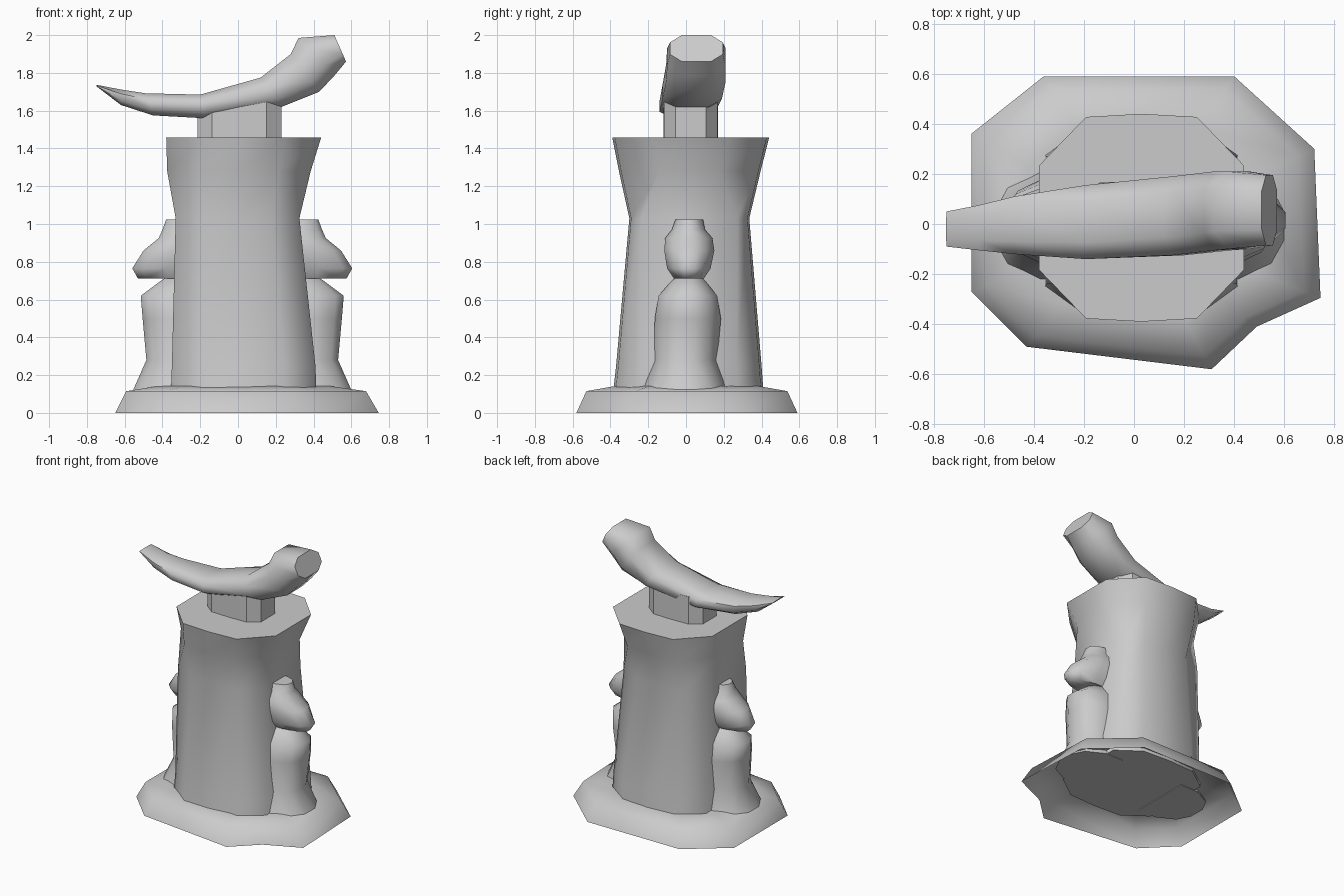
import bpy
import bmesh
import math

cube = bpy.data.objects.get("Cube")
if cube:
    bpy.data.objects.remove(cube, do_unlink=True)

stone = bpy.data.materials.new("grey_stone")
stone.use_nodes = True
GREY = (0.6, 0.6, 0.6, 1.0)
stone.diffuse_color = GREY
stone.node_tree.nodes["Principled BSDF"].inputs["Base Color"].default_value = GREY


def loft(name, rings, cap_start=True, cap_end=True, angle=62):
    """Skin a list of equal-length point rings into one object."""
    bm = bmesh.new()
    loops = [[bm.verts.new(p) for p in ring] for ring in rings]
    n = len(loops[0])
    for low, high in zip(loops, loops[1:]):
        for i in range(n):
            j = (i + 1) % n
            bm.faces.new((low[i], low[j], high[j], high[i]))
    if cap_start:
        bm.faces.new(loops[0][::-1])
    if cap_end:
        bm.faces.new(loops[-1])
    bmesh.ops.recalc_face_normals(bm, faces=bm.faces[:])
    mesh = bpy.data.meshes.new(name)
    bm.to_mesh(mesh)
    bm.free()
    mesh.materials.append(stone)
    obj = bpy.data.objects.new(name, mesh)
    bpy.context.collection.objects.link(obj)
    bpy.ops.object.select_all(action='DESELECT')
    obj.select_set(True)
    bpy.context.view_layer.objects.active = obj
    bpy.ops.object.shade_smooth_by_angle(angle=math.radians(angle))
    return obj


def octagon(z, x0, x1, y0, y1, kx, ky):
    """Chamfered rectangle with an extra point mid front and mid back."""
    cx, cy, hx, hy = (x0 + x1) / 2, (y0 + y1) / 2, (x1 - x0) / 2, (y1 - y0) / 2
    shape = [(1, -ky), (1, ky), (kx, .97), (0, 1), (-kx, .97),
             (-1, ky), (-1, -ky), (-kx, -.97), (0, -1), (kx, -.97)]
    return [(cx + hx * u, cy + hy * v, z) for u, v in shape]


# Base: irregular rough slab, hollow underneath
outline = [(-.65, -.27), (-.43, -.49), (.31, -.58), (.49, -.41), (.745, -.295),
           (.72, .30), (.40, .59), (-.36, .59), (-.65, .36)]
loft("base", [[(x * s, y * s, z) for x, y in outline]
              for s, z in ((1, 0), (.91, .115), (.65, .142))], cap_start=False)

# Tower: tapered shaft with a flared top
loft("tower", [
    octagon(.115, -.355, .415, -.385, .41, .56, .66),
    octagon(.25, -.35, .41, -.37, .40, .56, .66),
    octagon(1.03, -.33, .325, -.30, .335, .55, .8),
    octagon(1.28, -.375, .385, -.355, .395, .55, .42),
    octagon(1.457, -.38, .44, -.39, .44, .54, .5)])

# Perch: block carrying the top figure
loft("perch", [octagon(z, -.215, .23, -.12, .17, .65, .55)
               for z in (1.44, 1.66)], angle=30)

# Curved body: top point, bottom point, then width range per section
sections = [
    (-.75, 1.737, -.748, 1.728, -.09, .05),
    (-.62, 1.712, -.62, 1.63, -.105, .075),
    (-.49, 1.692, -.45, 1.575, -.12, .11),
    (-.20, 1.685, -.18, 1.56, -.14, .155),
    (.12, 1.775, .23, 1.62, -.125, .19),
    (.28, 1.90, .43, 1.70, -.105, .21),
    (.32, 1.985, .51, 1.785, -.10, .21),
    (.51, 2.0, .572, 1.86, -.085, .195)]


def body_ring(xt, zt, xb, zb, y0, y1):
    cx, cz, cy, hy = (xt + xb) / 2, (zt + zb) / 2, (y0 + y1) / 2, (y1 - y0) / 2
    shape = [(1, .55), (1, -.55), (.45, -1), (-.45, -1),
             (-1, -.55), (-1, .55), (-.45, 1), (.45, 1)]
    return [(cx + (xt - cx) * u, cy + hy * v, cz + (zt - cz) * u) for u, v in shape]


loft("curved_body", [body_ring(*s) for s in sections])

# Beaked side figures: height, outer reach, width range
profile = [
    (.11, .605, -.23, .215), (.28, .53, -.17, .165), (.50, .55, -.165, .185),
    (.62, .56, -.145, .165), (.695, .46, -.08, .105), (.715, .43, -.06, .09),
    (.712, .575, -.065, .095), (.765, .605, -.10, .13), (.86, .545, -.115, .15),
    (.925, .465, -.11, .14), (.97, .445, -.075, .10), (1.025, .425, -.055, .09)]
half = [(0, 1), (.45, 1), (.85, .7), (1, .27)]
arc = half + [(u, -v) for u, v in half[::-1]]
INNER = .28


def side_figure(name, side, shift):
    rings = [[(side * (INNER + (reach - INNER) * u) + shift,
               (y0 + y1) / 2 + (y1 - y0) / 2 * v, z) for u, v in arc]
             for z, reach, y0, y1 in profile]
    loft(name, rings)


side_figure("left_beaked_figure", 1, 0)
side_figure("right_beaked_figure", -1, .045)
